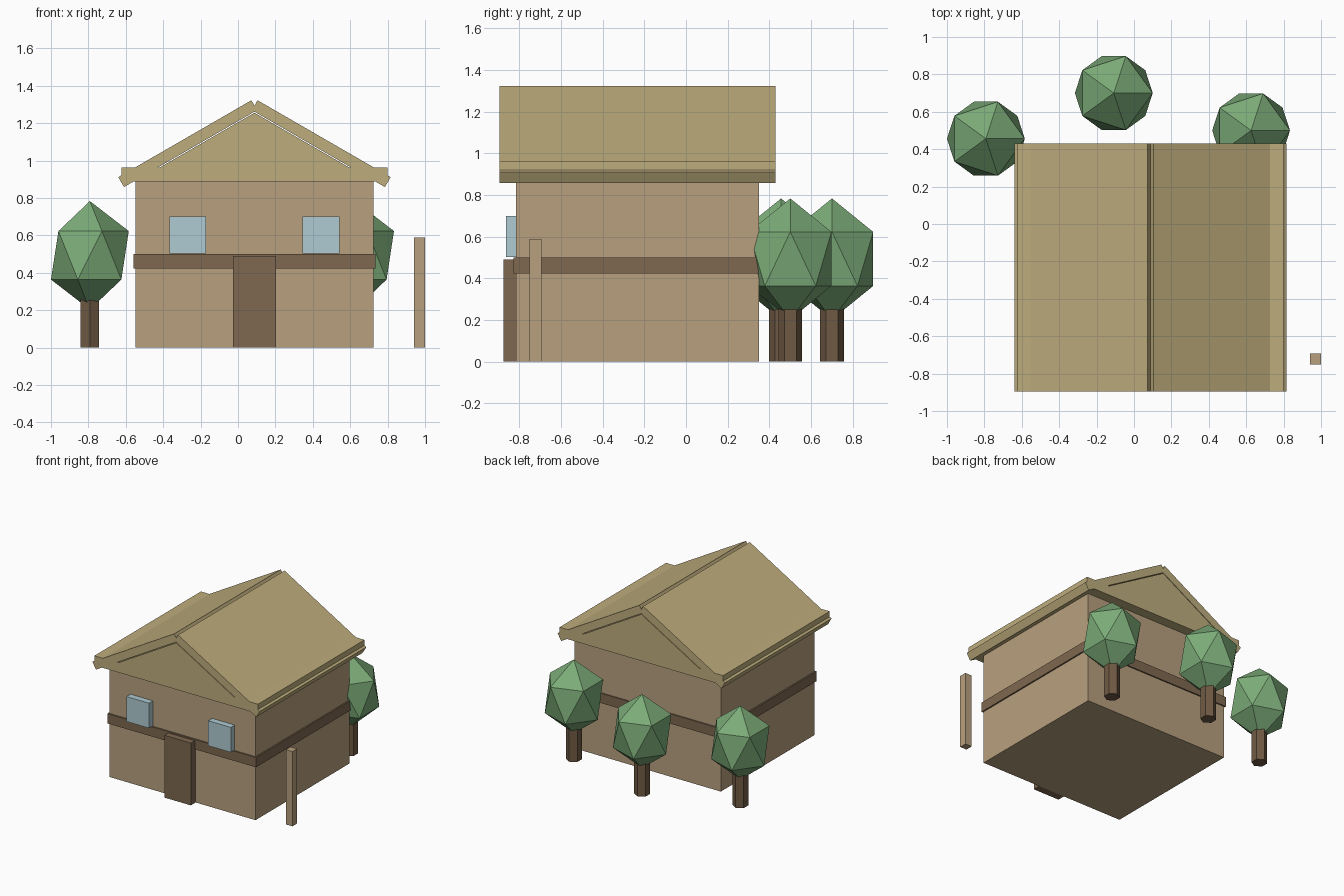
import bpy, bmesh, math
from mathutils import Matrix

if "Cube" in bpy.data.objects:
    bpy.data.objects.remove(bpy.data.objects["Cube"])


def srgb(r, g, b):
    lin = [((c / 255 + 0.055) / 1.055) ** 2.4 for c in (r, g, b)]
    return (*lin, 1.0)


def material(name, colour):
    m = bpy.data.materials.new(name)
    m.diffuse_color = srgb(*colour)
    m.use_nodes = True
    m.node_tree.nodes["Principled BSDF"].inputs["Base Color"].default_value = m.diffuse_color
    return m


WALL = material("wall_tan", (184, 160, 127))
WOOD = material("dark_wood", (126, 104, 80))
BARK = material("bark", (112, 90, 68))
ROOF = material("straw", (190, 173, 125))
GLASS = material("glass", (176, 203, 211))
LEAF = material("leaf", (124, 172, 120))


def finish(name, bm, mat):
    bmesh.ops.recalc_face_normals(bm, faces=bm.faces)
    mesh = bpy.data.meshes.new(name)
    bm.to_mesh(mesh)
    bm.free()
    mesh.materials.append(mat)
    ob = bpy.data.objects.new(name, mesh)
    bpy.context.collection.objects.link(ob)
    return ob


def box(name, x, y, z, mat):
    """Box from (min, max) ranges on each axis."""
    bm = bmesh.new()
    size = [r[1] - r[0] for r in (x, y, z)]
    mid = [(r[1] + r[0]) / 2 for r in (x, y, z)]
    bmesh.ops.create_cube(bm, size=1, matrix=Matrix.Translation(mid) @ Matrix.Diagonal((*size, 1)))
    return finish(name, bm, mat)


def prism(name, profile, y, mat):
    """Extrude an xz profile along y."""
    bm = bmesh.new()
    face = bm.faces.new([bm.verts.new((px, y[0], pz)) for px, pz in profile])
    out = bmesh.ops.extrude_face_region(bm, geom=[face])
    moved = [v for v in out["geom"] if isinstance(v, bmesh.types.BMVert)]
    bmesh.ops.translate(bm, verts=moved, vec=(0, y[1] - y[0], 0))
    return finish(name, bm, mat)


CX = 0.088            # house centre line
ROOF_Y = (-0.895, 0.43)
HALF = 0.636          # half width of the walls
EAVE_Z = 0.888

# Walls and the timber band around them
box("walls", (CX - HALF, CX + HALF), (-0.816, 0.35), (0, EAVE_Z), WALL)
box("floor_band", (CX - 0.647, CX + 0.647), (-0.827, 0.36), (0.423, 0.5), WOOD)

# Door and windows
box("door", (CX - 0.115, CX + 0.115), (-0.876, -0.80), (0, 0.49), WOOD)
for side, name in ((-1, "window_left"), (1, "window_right")):
    wx = CX + side * 0.356
    box(name, (wx - 0.098, wx + 0.098), (-0.864, -0.80), (0.503, 0.7), GLASS)

# Roof base, gable and two sloping slabs at 30 degrees
box("roof_base", (CX - 0.712, CX + 0.712), ROOF_Y, (EAVE_Z, 0.963), ROOF)
prism("gable", [(CX - HALF, EAVE_Z), (CX + HALF, EAVE_Z),
                (CX, EAVE_Z + HALF * math.tan(math.radians(30)))], ROOF_Y, ROOF)
T = 0.061
dx, dz = T * math.sin(math.radians(30)), T * math.cos(math.radians(30))
slab = [(0.0165, 1.322), (0.728, 0.911), (0.728 - dx, 0.911 - dz), (0.0165 - dx, 1.322 - dz)]
for side, name in ((-1, "roof_slab_left"), (1, "roof_slab_right")):
    prism(name, [(CX + side * px, pz) for px, pz in slab], ROOF_Y, ROOF)

# Free-standing post
box("post", (0.941, 0.999), (-0.75, -0.692), (0, 0.588), WALL)

# Trees: six-sided trunk and stretched icosahedron crown
for i, (tx, ty) in enumerate(((-0.792, 0.456), (-0.108, 0.7), (0.626, 0.5)), 1):
    bm = bmesh.new()
    bmesh.ops.create_cone(bm, cap_ends=True, segments=6, radius1=0.0575, radius2=0.0575, depth=0.29,
                          matrix=Matrix.Translation((tx, ty, 0.145)))
    xs = [v.co.x - tx for v in bm.verts]
    if max(xs) > 0.055:   # corners should point along y
        bmesh.ops.rotate(bm, verts=bm.verts, cent=(tx, ty, 0),
                         matrix=Matrix.Rotation(math.radians(30), 3, "Z"))
    finish(f"tree_trunk_{i}", bm, BARK)
    bm = bmesh.new()
    bmesh.ops.create_icosphere(bm, subdivisions=1, radius=1,
                               matrix=Matrix.Translation((tx, ty, 0.493)) @ Matrix.Diagonal((0.2325, 0.2325, 0.29, 1)))
    finish(f"tree_crown_{i}", bm, LEAF)
